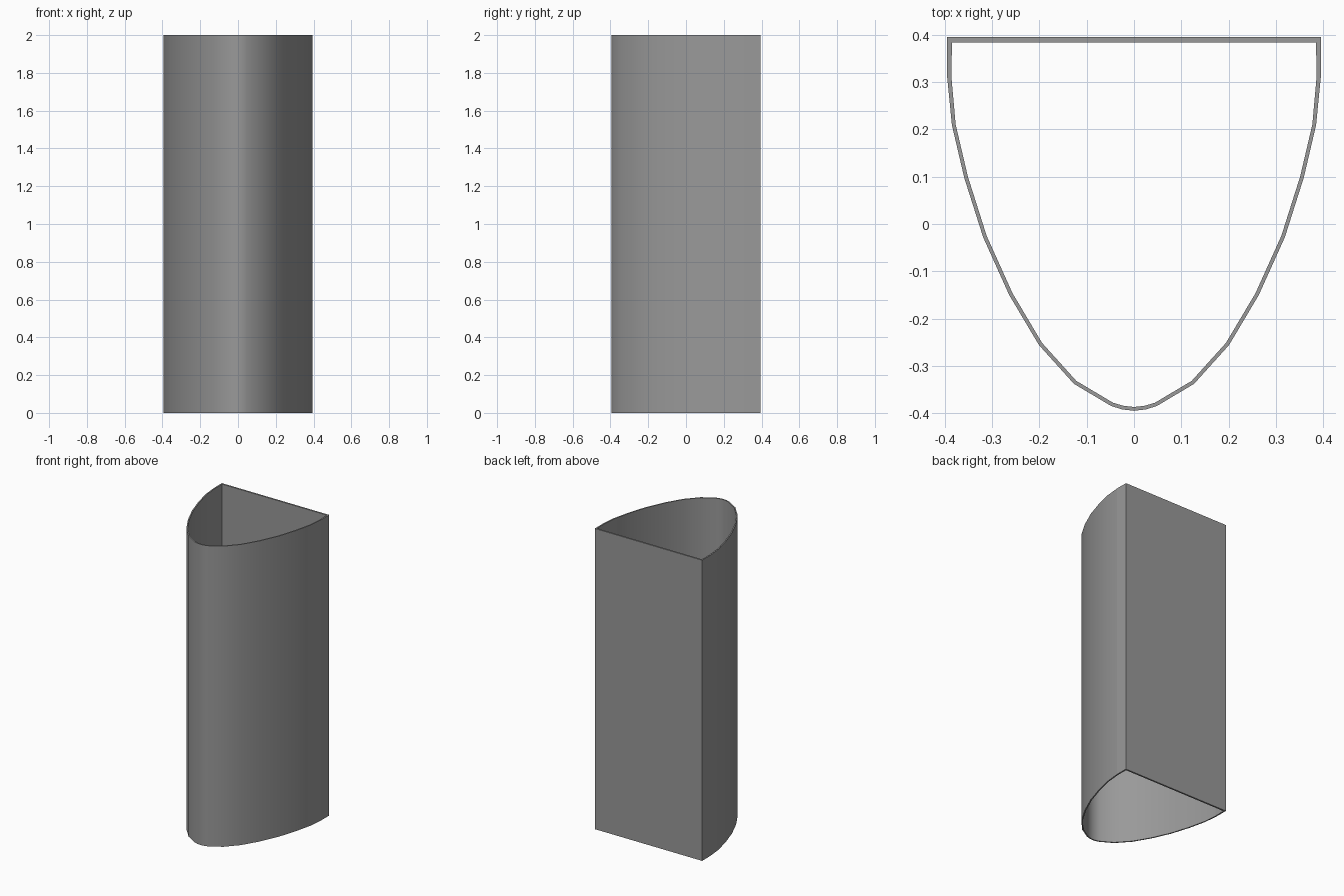
import bpy, bmesh
from mathutils import Vector

if "Cube" in bpy.data.objects:
    bpy.data.objects.remove(bpy.data.objects["Cube"])

HEIGHT = 2.0
WALL = 0.008

grey = bpy.data.materials.new("dark_grey")
grey.diffuse_color = (0.32, 0.32, 0.32, 1)
grey.use_nodes = True
grey.node_tree.nodes["Principled BSDF"].inputs["Base Color"].default_value = grey.diffuse_color

# Right half of the curved outline, from its straight side to the front tip
half = [(0.395, 0.31), (0.385, 0.209), (0.359, 0.098), (0.319, -0.028),
        (0.264, -0.15), (0.201, -0.256), (0.127, -0.338),
        (0.048, -0.385), (0.025, -0.392), (0.0, -0.395)]


def mirrored(points):
    return points + [(-x, y) for x, y in reversed(points) if x > 0]


def wall(name, outer, inner, smooth):
    """Extrude a strip between two open outlines to full height."""
    bm = bmesh.new()
    loops = [[bm.verts.new((x, y, z)) for x, y in pts]
             for pts, z in ((outer, 0), (outer, HEIGHT), (inner, HEIGHT), (inner, 0))]
    for k in range(4):
        a, b = loops[k], loops[(k + 1) % 4]
        for i in range(len(outer) - 1):
            f = bm.faces.new((a[i], a[i + 1], b[i + 1], b[i]))
            f.smooth = smooth
    bmesh.ops.recalc_face_normals(bm, faces=bm.faces[:])
    # The hidden seam ends stay open, so set the outward direction explicitly
    bm.faces.ensure_lookup_table()
    mid = bm.faces[(len(outer) - 1) // 2]
    if mid.normal.dot(Vector((0, mid.calc_center_median().y, 0))) < 0:
        bmesh.ops.reverse_faces(bm, faces=bm.faces[:])
    for e in bm.edges:
        e.smooth = e.calc_face_angle(0) < 0.6
    mesh = bpy.data.meshes.new(name)
    bm.to_mesh(mesh)
    bm.free()
    mesh.materials.append(grey)
    bpy.context.collection.objects.link(bpy.data.objects.new(name, mesh))


# Curved front shell, its inner outline stepped in along the local normal
inner_half = [(0.386, 0.31)]
for i in range(1, len(half) - 1):
    t = (Vector(half[i + 1]) - Vector(half[i - 1])).normalized()
    p = Vector(half[i]) + Vector((t.y, -t.x)) * WALL
    inner_half.append((p.x, p.y))
inner_half.append((0.0, half[-1][1] + WALL))
wall("curved_shell", mirrored(half), mirrored(inner_half), True)

# Flat back panel with short straight side returns
wall("back_panel", mirrored([(0.395, 0.31), (0.395, 0.395)]),
     mirrored([(0.386, 0.31), (0.385, 0.384)]), False)
